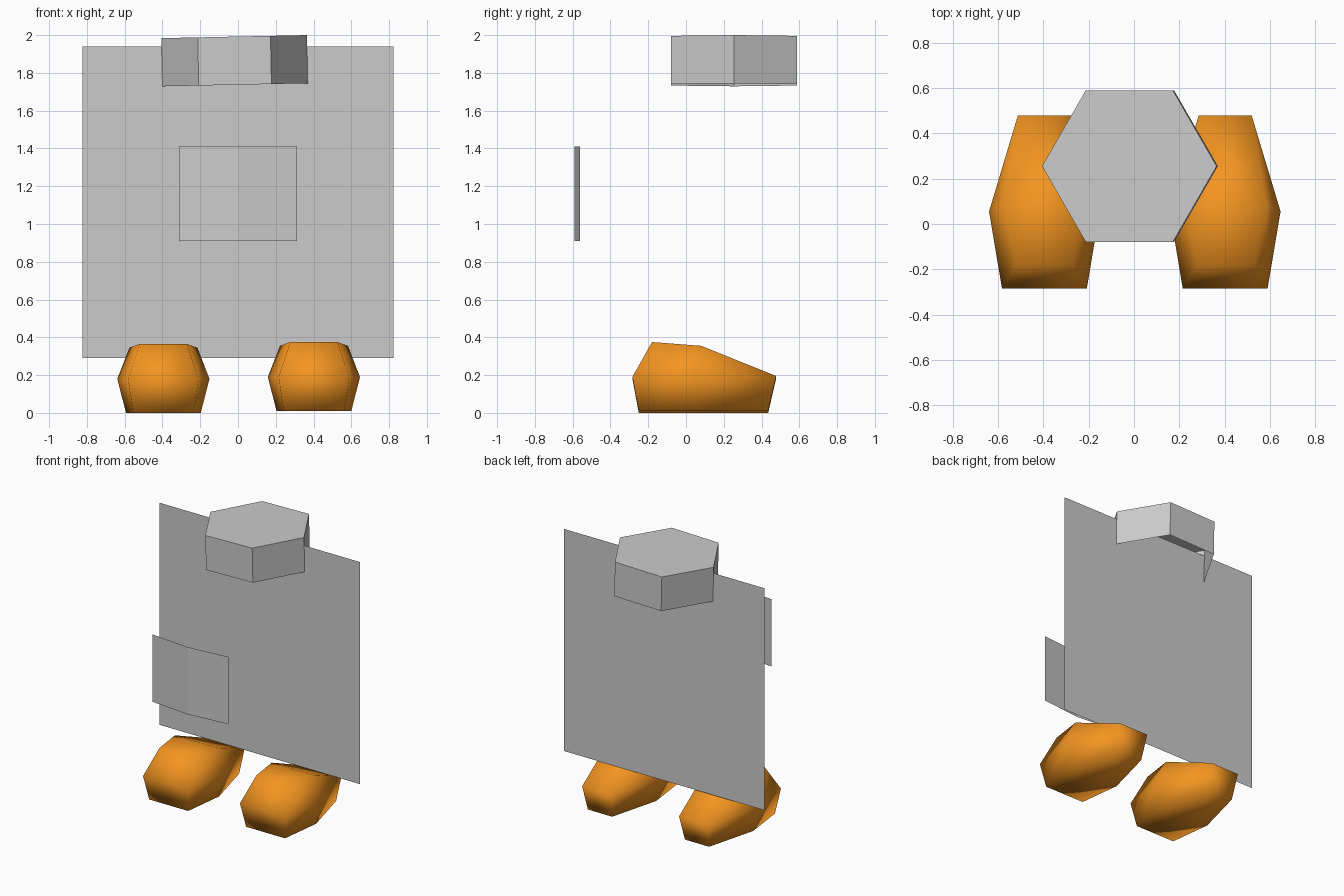
import bpy, bmesh, math

if "Cube" in bpy.data.objects:
    bpy.data.objects.remove(bpy.data.objects["Cube"])

orange = bpy.data.materials.new("orange")
orange.diffuse_color = (0.9, 0.3, 0.015, 1)
orange.use_nodes = True
orange.node_tree.nodes["Principled BSDF"].inputs["Base Color"].default_value = orange.diffuse_color


def build(name, verts, faces, loc=(0, 0, 0), smooth=False, mat=None, outward=False):
    me = bpy.data.meshes.new(name)
    me.from_pydata(verts, [], faces)
    if outward:
        bm = bmesh.new()
        bm.from_mesh(me)
        bmesh.ops.remove_doubles(bm, verts=bm.verts, dist=0.001)
        bmesh.ops.recalc_face_normals(bm, faces=bm.faces)
        bm.to_mesh(me)
        bm.free()
    for p in me.polygons:
        p.use_smooth = smooth
    if mat:
        me.materials.append(mat)
    ob = bpy.data.objects.new(name, me)
    ob.location = loc
    bpy.context.collection.objects.link(ob)
    return ob


# Flat body card
W = 0.823
build("body_panel", [(-W, 0.255, 0.29), (W, 0.255, 0.29), (W, 0.255, 1.94), (-W, 0.255, 1.94)],
      [(0, 1, 2, 3)])

# Front plate, folded once down the middle
profile = [(-0.312, -0.56), (0, -0.59), (0.312, -0.56)]
build("front_plate", [(x, y, z) for z in (0.91, 1.41) for x, y in profile],
      [(0, 1, 4, 3), (1, 2, 5, 4)])

# Hexagonal cap, open underneath and slightly tilted
R, H = 0.385, 0.1275
ring = [(R * math.cos(i * math.pi / 3), R * math.sin(i * math.pi / 3)) for i in range(6)]
cap = build("cap", [(x, y, z) for z in (-H, H) for x, y in ring],
            [(i, (i + 1) % 6, (i + 1) % 6 + 6, i + 6) for i in range(6)] + [tuple(range(6, 12))],
            loc=(-0.018, 0.255, 1.8645))
cap.rotation_euler.y = math.radians(-1.2)

# Feet: three cross-sections front to back, each as (half width, y, z) for bottom, side, top
sections = [
    [(0.16, -0.25, 0.0), (0.187, -0.284, 0.18), (0.125, -0.18, 0.365)],
    [(0.198, 0.06, 0.0), (0.244, 0.055, 0.18), (0.18, 0.08, 0.345)],
    [(0.10, 0.435, 0.0), (0.117, 0.478, 0.185), (0.117, 0.478, 0.185)],
]
foot_verts = []
for s in sections:
    foot_verts += [(w, y, z) for w, y, z in s] + [(-w, y, z) for w, y, z in reversed(s)]
foot_faces = [(a + i, a + (i + 1) % 6, a + 6 + (i + 1) % 6, a + 6 + i)
              for a in (0, 6) for i in range(6)]
foot_faces += [(0, 1, 4, 5), (1, 2, 3, 4), (12, 13, 16, 17)]
for name, x, z in (("left_foot", -0.395, 0.0), ("right_foot", 0.402, 0.01)):
    build(name, foot_verts, foot_faces, (x, 0, z), True, orange, True)
